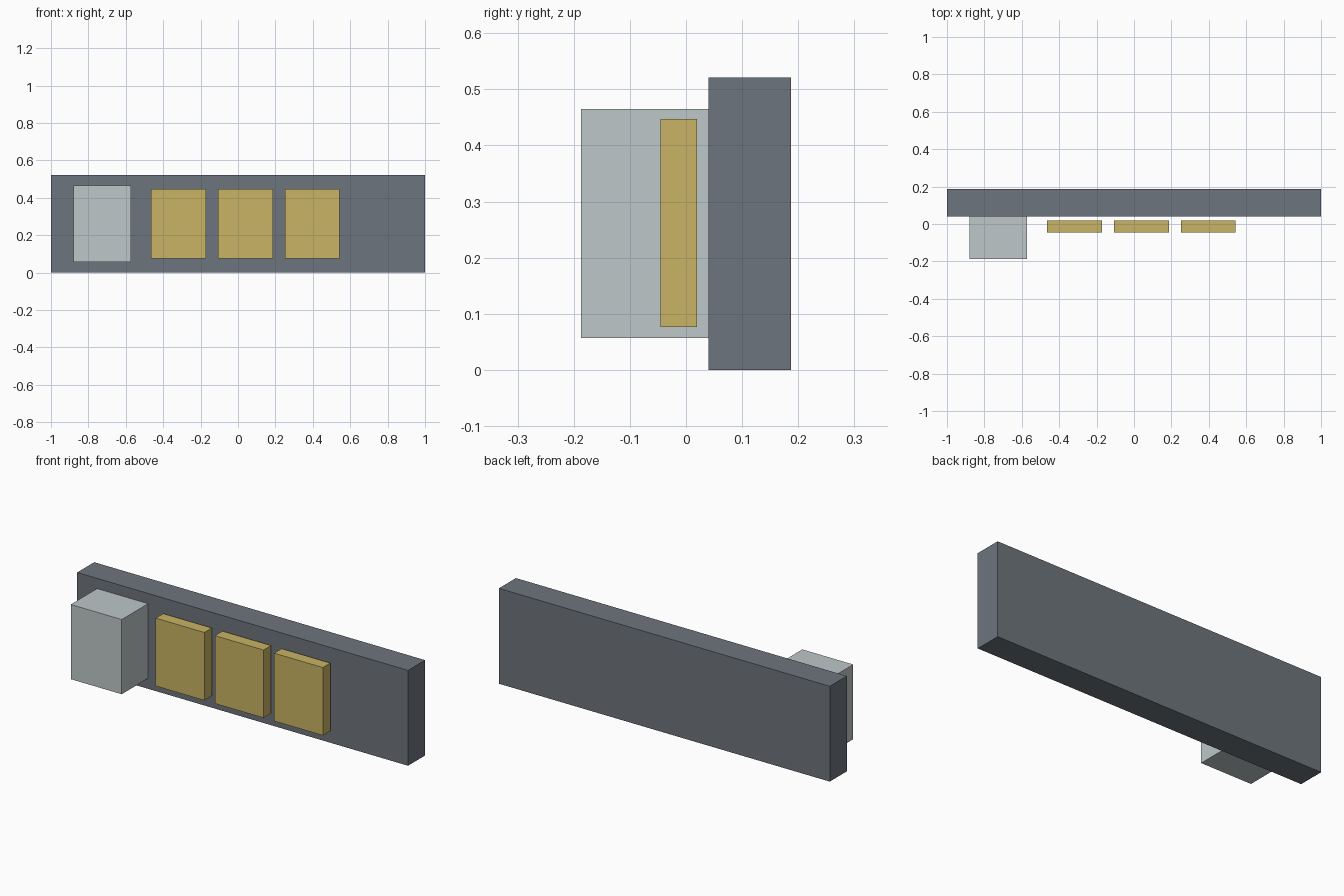
import bpy

if "Cube" in bpy.data.objects:
    bpy.data.objects.remove(bpy.data.objects["Cube"])


def material(name, color):
    m = bpy.data.materials.new(name)
    m.diffuse_color = (*color, 1.0)
    m.use_nodes = True
    m.node_tree.nodes["Principled BSDF"].inputs["Base Color"].default_value = m.diffuse_color
    return m


def box(name, x, y, z, mat):
    """Box spanning the given (min, max) range on each axis."""
    spans = (x, y, z)
    bpy.ops.mesh.primitive_cube_add(size=1, location=[(a + b) / 2 for a, b in spans])
    ob = bpy.context.object
    ob.name = name
    ob.scale = [b - a for a, b in spans]
    bpy.ops.object.transform_apply(location=False, rotation=False, scale=True)
    ob.data.materials.append(mat)
    return ob


slate = material("slate grey", (0.155, 0.178, 0.205))
pale = material("pale grey", (0.515, 0.571, 0.578))
gold = material("dull gold", (0.578, 0.451, 0.127))

# Long backing board
box("back_board", (-1, 1), (0.04, 0.187), (0, 0.521), slate)

# Deep block mounted on the left of the board
box("side_block", (-0.88, -0.572), (-0.187, 0.04), (0.057, 0.465), pale)

# Row of three thin panels standing just in front of the board
for i in range(3):
    cx = -0.319 + i * 0.358
    box(f"front_panel_{i + 1}", (cx - 0.147, cx + 0.147), (-0.045, 0.02), (0.076, 0.447), gold)
